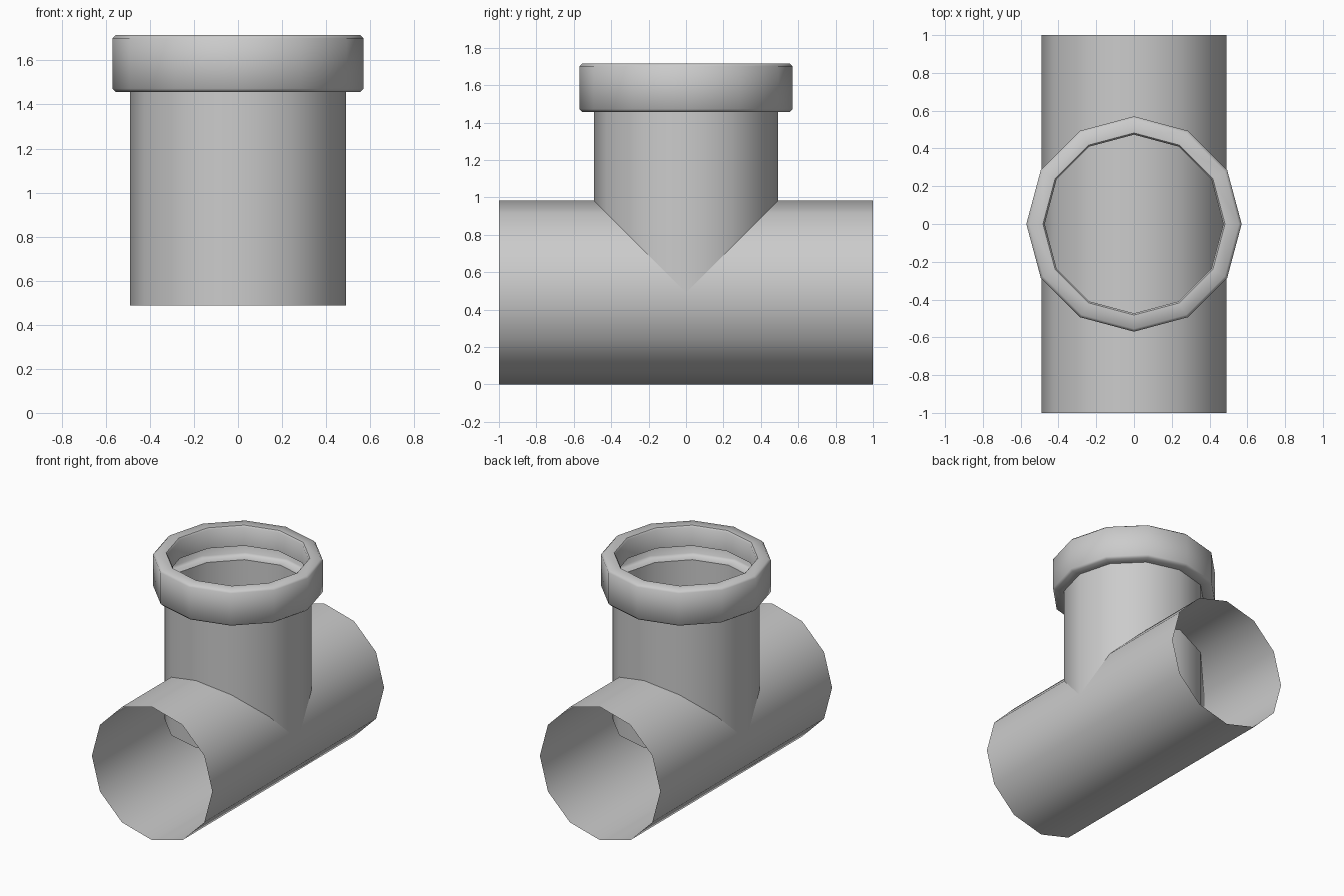
import bpy, bmesh, math

if "Cube" in bpy.data.objects:
    bpy.data.objects.remove(bpy.data.objects["Cube"])

SIDES = 12
R = 0.491  # pipe radius


def lathe(name, profile, to_world):
    """Open 12-sided shell swept from (radius, height) points."""
    bm = bmesh.new()
    rings = []
    for r, h in profile:
        rings.append([bm.verts.new(to_world(r * math.cos(a), r * math.sin(a), h))
                      for a in (2 * math.pi * i / SIDES for i in range(SIDES))])
    for low, high in zip(rings, rings[1:]):
        for i in range(SIDES):
            j = (i + 1) % SIDES
            bm.faces.new((low[i], low[j], high[j], high[i]))
    mesh = bpy.data.meshes.new(name)
    bm.to_mesh(mesh)
    bm.free()
    obj = bpy.data.objects.new(name, mesh)
    bpy.context.collection.objects.link(obj)
    bpy.ops.object.select_all(action='DESELECT')
    obj.select_set(True)
    bpy.context.view_layer.objects.active = obj
    bpy.ops.object.shade_smooth_by_angle(angle=math.radians(50))
    return obj


# Main pipe lying along y, open at both ends
lathe("main_pipe", [(R, -1), (R, 1)], lambda u, v, h: (u, -h, v + R))

# Upright branch, its open lower end inside the main pipe
upright = lambda u, v, h: (u, v, h)
lathe("branch_pipe", [(R, 0.487), (R, 1.457)], upright)

# Hollow socket collar: flange, outer wall, rim and inner lip, bevelled corners
lathe("socket_collar", [
    (R, 1.457), (0.555, 1.457), (0.57, 1.472),
    (0.57, 1.701), (0.555, 1.716),
    (0.482, 1.716), (0.473, 1.705), (0.473, 1.568)], upright)
